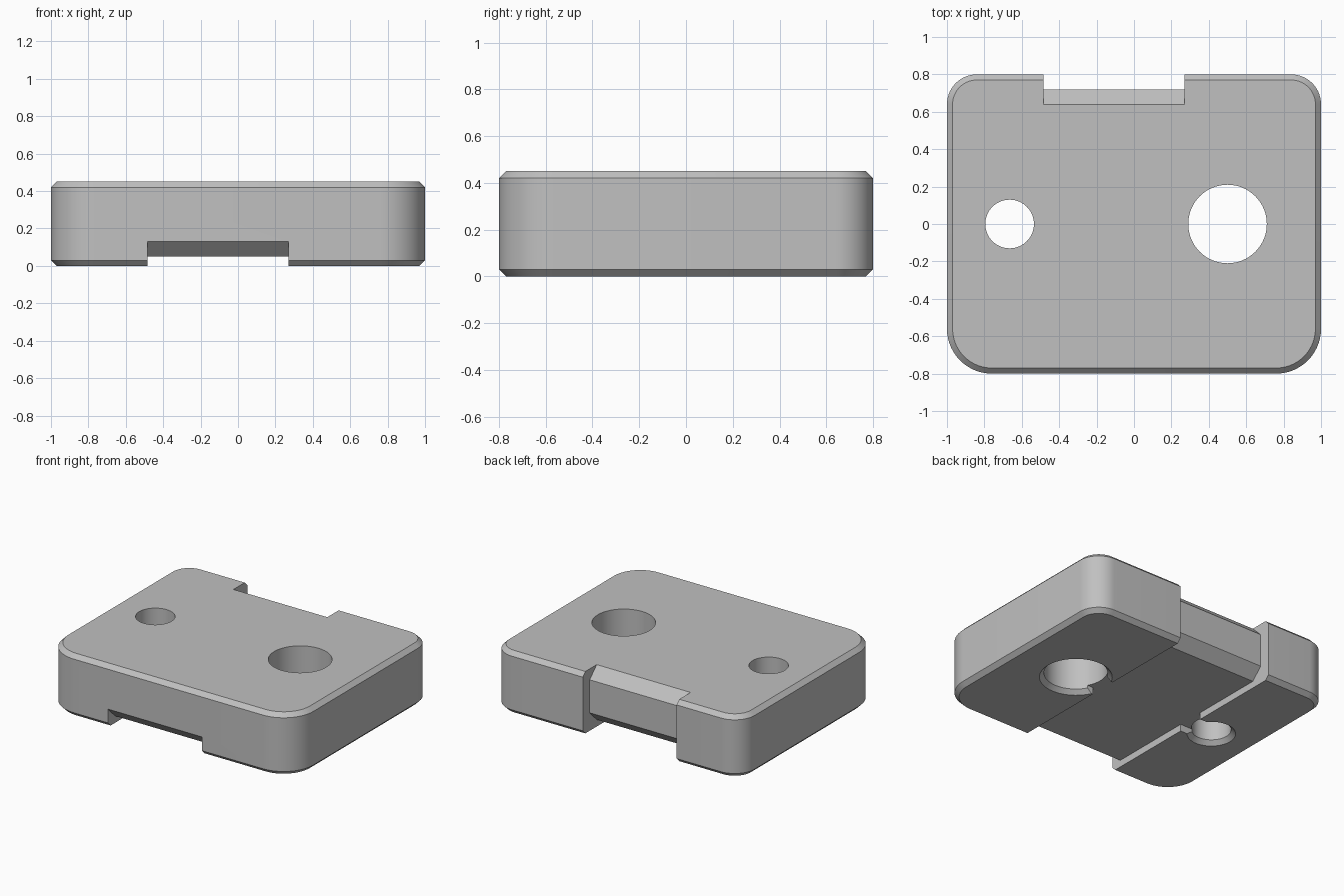
import bpy, bmesh, math

if "Cube" in bpy.data.objects:
    bpy.data.objects.remove(bpy.data.objects["Cube"], do_unlink=True)

HALF_X, HALF_Y, HEIGHT, BEVEL = 1.0, 0.8, 0.45, 0.03
SLOT = (-0.485, 0.27)          # x range of the underside slot and back notch
HOLES = {"small": (-0.665, 0.13), "large": (0.5, 0.21)}   # x centre, radius

grey = bpy.data.materials.new("Grey")
grey.use_nodes = True
COLOUR = (0.53, 0.53, 0.53, 1)
grey.diffuse_color = COLOUR
grey.node_tree.nodes["Principled BSDF"].inputs["Base Color"].default_value = COLOUR


def loft(name, rings):
    """Closed solid through a list of rings with equal point counts."""
    bm = bmesh.new()
    loops = [[bm.verts.new(p) for p in ring] for ring in rings]
    for a, b in zip(loops, loops[1:]):
        for i in range(len(a)):
            j = (i + 1) % len(a)
            bm.faces.new((a[i], a[j], b[j], b[i]))
    bm.faces.new(loops[0][::-1])
    bm.faces.new(loops[-1])
    bmesh.ops.recalc_face_normals(bm, faces=bm.faces)
    mesh = bpy.data.meshes.new(name)
    bm.to_mesh(mesh)
    bm.free()
    mesh.materials.append(grey)
    obj = bpy.data.objects.new(name, mesh)
    bpy.context.collection.objects.link(obj)
    return obj


def outline(inset, z, steps=14):
    """Rounded rectangle, with tighter corners at the back."""
    pts = []
    for sx, sy, start, r in ((1, 1, 0, 0.16), (-1, 1, 90, 0.16),
                             (-1, -1, 180, 0.24), (1, -1, 270, 0.24)):
        cx, cy = sx * (HALF_X - r), sy * (HALF_Y - r)
        for i in range(steps + 1):
            a = math.radians(start + 90 * i / steps)
            pts.append((cx + (r - inset) * math.cos(a),
                        cy + (r - inset) * math.sin(a), z))
    return pts


def circle(x, r, z, n=64):
    return [(x + r * math.cos(2 * math.pi * i / n),
             r * math.sin(2 * math.pi * i / n), z) for i in range(n)]


# Plate with chamfered top and bottom rims
plate = loft("plate", [outline(BEVEL, 0), outline(0, BEVEL),
                       outline(0, HEIGHT - BEVEL), outline(BEVEL, HEIGHT)])

# Underside slot and back notch share one side profile (y, z)
profile = [(-0.9, -0.1), (-0.9, 0.23), (-0.72, 0.05), (0.64, 0.05), (0.72, 0.13),
           (0.72, 0.37), (0.54, 0.55), (1.0, 0.55), (1.0, -0.1)]
cutters = [loft("slot_cutter", [[(x, y, z) for y, z in profile] for x in SLOT])]

# Shallow groove joining the two holes underneath
section = [(-0.1, -0.1), (0.1, -0.1), (0.1, 0.05), (-0.1, 0.05)]
cutters.append(loft("groove_cutter", [[(x, y, z) for y, z in section]
                                      for x in (HOLES["small"][0], HOLES["large"][0])]))

# Through holes, countersunk from below
for label, (x, r) in HOLES.items():
    cutters.append(loft(label + "_hole_cutter",
                        [circle(x, r + 0.06, -0.03), circle(x, r, 0.03), circle(x, r, 0.6)]))

for cutter in cutters:
    cutter.hide_render = True
    mod = plate.modifiers.new(cutter.name, "BOOLEAN")
    mod.operation = "DIFFERENCE"
    mod.solver = "EXACT"
    mod.object = cutter

# Bake the cuts and drop the cutters
depsgraph = bpy.context.evaluated_depsgraph_get()
cut_mesh = bpy.data.meshes.new_from_object(plate.evaluated_get(depsgraph))
plate.modifiers.clear()
plate.data = cut_mesh
for cutter in cutters:
    bpy.data.objects.remove(cutter, do_unlink=True)

bpy.ops.object.select_all(action="DESELECT")
plate.select_set(True)
bpy.context.view_layer.objects.active = plate
bpy.ops.object.shade_smooth_by_angle(angle=math.radians(30))
